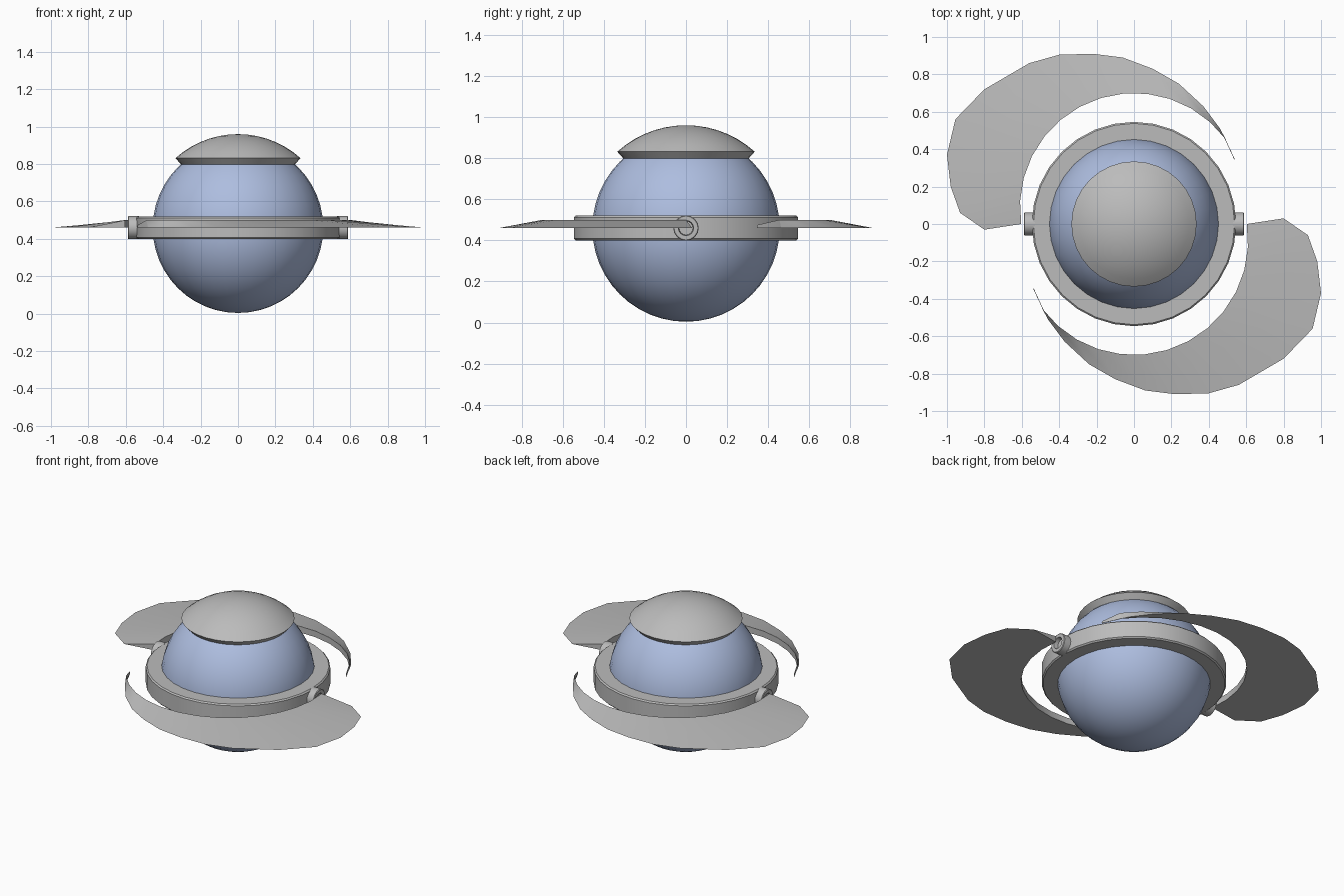
import bpy, bmesh, math
from mathutils import Matrix, Vector

if "Cube" in bpy.data.objects:
    bpy.data.objects.remove(bpy.data.objects["Cube"])

CZ = 0.46  # height of the body centre


def material(name, col):
    m = bpy.data.materials.new(name)
    m.diffuse_color = (*col, 1)
    m.use_nodes = True
    m.node_tree.nodes["Principled BSDF"].inputs["Base Color"].default_value = m.diffuse_color
    return m


grey = material("grey metal", (0.5, 0.5, 0.5))
blue = material("pale blue", (0.42, 0.51, 0.74))


def finish(bm, name, mat, angle=30):
    bmesh.ops.remove_doubles(bm, verts=bm.verts, dist=1e-5)
    bmesh.ops.recalc_face_normals(bm, faces=bm.faces)
    me = bpy.data.meshes.new(name)
    bm.to_mesh(me)
    bm.free()
    me.materials.append(mat)
    ob = bpy.data.objects.new(name, me)
    bpy.context.collection.objects.link(ob)
    bpy.ops.object.select_all(action='DESELECT')
    ob.select_set(True)
    bpy.context.view_layer.objects.active = ob
    bpy.ops.object.shade_smooth_by_angle(angle=math.radians(angle))
    return ob


def lathe(name, profile, mat, segs=32, matrix=Matrix(), closed=True):
    """Spin an (r, z) profile round z, then place it with matrix."""
    bm = bmesh.new()
    vs = [bm.verts.new((r, 0, z)) for r, z in profile]
    n = len(vs)
    es = [bm.edges.new((vs[i], vs[(i + 1) % n])) for i in range(n if closed else n - 1)]
    bmesh.ops.spin(bm, geom=vs + es, cent=(0, 0, 0), axis=(0, 0, 1),
                   angle=2 * math.pi, steps=segs, use_merge=True)
    bmesh.ops.transform(bm, matrix=matrix, verts=bm.verts)
    return finish(bm, name, mat)


# Round body
bm = bmesh.new()
bmesh.ops.create_uvsphere(bm, u_segments=32, v_segments=24, radius=0.456)
bmesh.ops.translate(bm, vec=(0, 0, CZ), verts=bm.verts)
finish(bm, "body_sphere", blue)

# Cap: a slice of a thicker concentric shell
edge = math.radians(42)
arc = [edge * i / 7 for i in range(8)]
cap = [(0.5 * math.sin(a), CZ + 0.5 * math.cos(a)) for a in arc]
cap += [(0.45 * math.sin(a), CZ + 0.45 * math.cos(a)) for a in reversed(arc)]
lathe("top_cap", cap, grey, closed=False)

# Equator ring with slightly bevelled outer edges
lathe("equator_ring", [(0.44, 0.40), (0.538, 0.40), (0.546, 0.408),
                       (0.546, 0.512), (0.538, 0.52), (0.44, 0.52)], grey)

# Hollow pivots on both sides of the ring
pivot = [(0, 0.53), (0.062, 0.53), (0.062, 0.585), (0.058, 0.588),
         (0.037, 0.588), (0.034, 0.56), (0, 0.56)]
for side, name in ((1, "right_pivot"), (-1, "left_pivot")):
    rot = Matrix.Rotation(side * math.pi / 2, 4, 'Y')
    lathe(name, pivot, grey, 16, Matrix.Translation((0, 0, CZ)) @ rot, closed=False)

# Crescent blades: thick inner edge, sloping down to a sharp outer edge
outer = [(-0.80, -0.03), (-0.93, 0.06), (-0.98, 0.20), (-1.0, 0.37), (-0.955, 0.56),
         (-0.80, 0.72), (-0.56, 0.86), (-0.40, 0.905), (-0.22, 0.91), (-0.06, 0.89),
         (0.10, 0.83), (0.24, 0.75), (0.37, 0.63), (0.46, 0.51), (0.54, 0.345)]
for turn, name in ((0, "left_blade"), (math.pi, "right_blade")):
    bm = bmesh.new()
    rows = []
    n = len(outer) - 1
    for i, (x, y) in enumerate(outer):
        a = math.radians(188.5 - (188.5 - 25) * i / n)
        ix, iy = 0.61 * math.cos(a), 0.09 + 0.61 * math.sin(a)
        if i == n:
            ix, iy = 0.535, 0.347
        top = 0.50 if i < n else 0.475
        rows.append([bm.verts.new(p) for p in ((x, y, CZ), (ix, iy, top), (ix, iy, CZ))])
    for r, s in zip(rows, rows[1:]):
        for k in range(3):
            bm.faces.new((r[k], r[(k + 1) % 3], s[(k + 1) % 3], s[k]))
    bm.faces.new(rows[0])
    bm.faces.new(rows[-1])
    bmesh.ops.rotate(bm, cent=(0, 0, 0), matrix=Matrix.Rotation(turn, 3, 'Z'), verts=bm.verts)
    finish(bm, name, grey)
